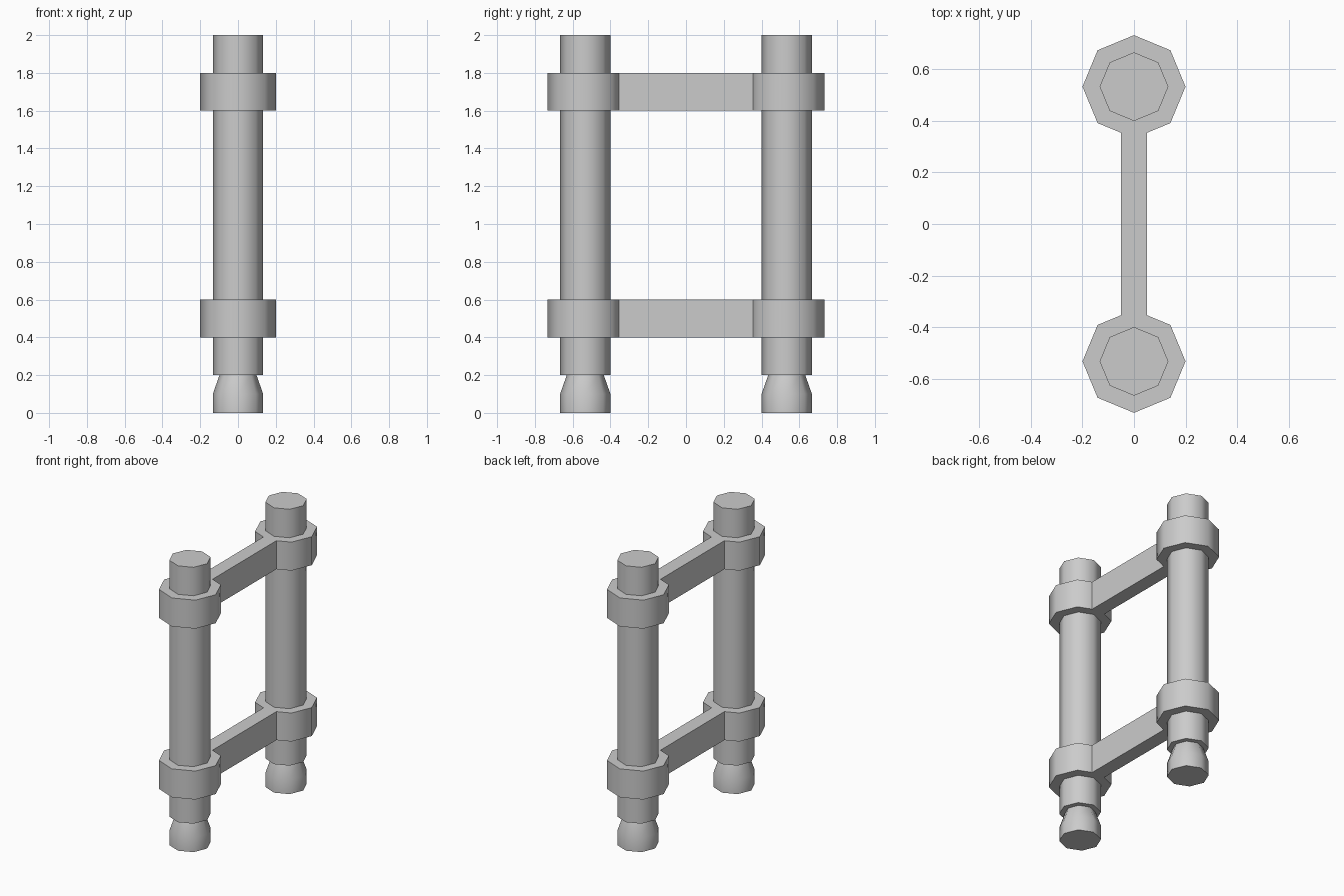
import bpy, bmesh, math

if "Cube" in bpy.data.objects:
    bpy.data.objects.remove(bpy.data.objects["Cube"])

SIDES = 8
POST_Y = 0.5333
POST_R = 0.1333
COLLAR_R = 0.2
BAR_W = 0.05


def finish(bm, name):
    bmesh.ops.recalc_face_normals(bm, faces=bm.faces[:])
    mesh = bpy.data.meshes.new(name)
    bm.to_mesh(mesh)
    bm.free()
    obj = bpy.data.objects.new(name, mesh)
    bpy.context.collection.objects.link(obj)
    bpy.ops.object.select_all(action='DESELECT')
    obj.select_set(True)
    bpy.context.view_layer.objects.active = obj
    bpy.ops.object.shade_smooth_by_angle(angle=math.radians(50))
    return obj


def turned(name, y, profile):
    """Eight-sided turned solid from (radius, z) pairs, corners on the axes."""
    bm = bmesh.new()
    rings = []
    for r, z in profile:
        rings.append([bm.verts.new((r * math.cos(a), y + r * math.sin(a), z))
                      for a in (2 * math.pi * i / SIDES for i in range(SIDES))])
    for low, high in zip(rings, rings[1:]):
        for i in range(SIDES):
            j = (i + 1) % SIDES
            bm.faces.new((low[i], low[j], high[j], high[i]))
    bm.faces.new(rings[0])
    bm.faces.new(rings[-1])
    return finish(bm, name)


def prism(name, outline, z0, z1):
    """Upright solid from an xy outline."""
    bm = bmesh.new()
    face = bm.faces.new([bm.verts.new((x, y, z0)) for x, y in outline])
    top = bmesh.ops.extrude_face_region(bm, geom=[face])['geom']
    bmesh.ops.translate(bm, vec=(0, 0, z1 - z0),
                        verts=[v for v in top if isinstance(v, bmesh.types.BMVert)])
    return finish(bm, name)


levels = {'lower': (0.4, 0.6), 'upper': (1.6, 1.8)}

# Posts with tapered feet and collars
for side, y in (('front', -POST_Y), ('back', POST_Y)):
    turned(side + '_foot', y, [(POST_R, 0), (POST_R, 0.1), (0.098, 0.2)])
    turned(side + '_post', y, [(POST_R, 0.2), (POST_R, 2.0)])
    for level, (z0, z1) in levels.items():
        turned(f'{side}_{level}_collar', y, [(COLLAR_R, z0), (COLLAR_R, z1)])

# Cross bars, their ends notched to meet the collar corners
tip = POST_Y - COLLAR_R
edge = tip + BAR_W * math.tan(math.radians(22.5))
half = [(BAR_W, edge), (0, tip), (-BAR_W, edge)]
outline = half + [(-x, -y) for x, y in half]
for level, (z0, z1) in levels.items():
    prism(level + '_bar', outline, z0, z1)
